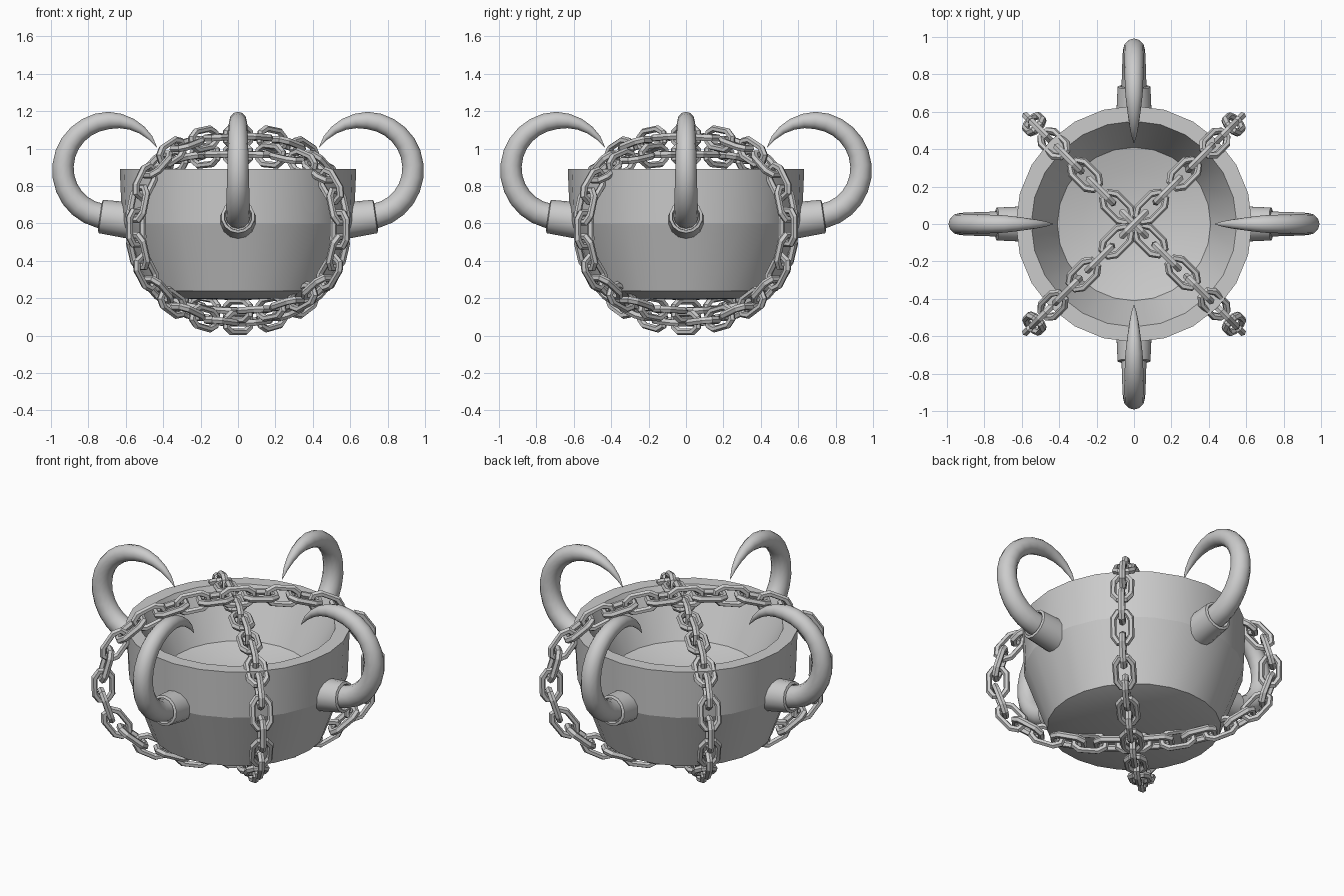
import bpy
import bmesh
from math import sin, cos, pi, radians
from mathutils import Vector, Matrix

cube = bpy.data.objects.get("Cube")
if cube:
    bpy.data.objects.remove(cube, do_unlink=True)

GREY = (0.6, 0.6, 0.6, 1.0)
metal = bpy.data.materials.new("plain_grey")
metal.use_nodes = True
metal.diffuse_color = GREY
metal.node_tree.nodes["Principled BSDF"].inputs["Base Color"].default_value = GREY


def finish(name, bm, angle):
    """Turn a bmesh into a shaded object."""
    bmesh.ops.recalc_face_normals(bm, faces=bm.faces)
    mesh = bpy.data.meshes.new(name)
    bm.to_mesh(mesh)
    bm.free()
    obj = bpy.data.objects.new(name, mesh)
    bpy.context.collection.objects.link(obj)
    mesh.materials.append(metal)
    bpy.ops.object.select_all(action='DESELECT')
    obj.select_set(True)
    bpy.context.view_layer.objects.active = obj
    bpy.ops.object.shade_smooth_by_angle(angle=radians(angle))


def bridge(bm, rings, closed=False):
    """Skin a list of vertex rings with quads."""
    pairs = list(zip(rings, rings[1:]))
    if closed:
        pairs.append((rings[-1], rings[0]))
    for a, b in pairs:
        for i in range(len(a)):
            j = (i + 1) % len(a)
            bm.faces.new((a[i], a[j], b[j], b[i]))


def lathe(name, profile, sides, angle, matrix=Matrix()):
    bm = bmesh.new()
    rings = [[bm.verts.new((r * cos(2 * pi * i / sides), r * sin(2 * pi * i / sides), z))
              for i in range(sides)] for r, z in profile]
    bridge(bm, rings)
    # Merge the degenerate rings on the axis
    bmesh.ops.remove_doubles(bm, verts=bm.verts, dist=0.0001)
    bmesh.ops.transform(bm, matrix=matrix, verts=bm.verts)
    finish(name, bm, angle)


# Thick bowl with a dished floor and a rounded underside
lathe("bowl", [(0, 0.19), (0.36, 0.2), (0.49, 0.24), (0.62, 0.6), (0.632, 0.89),
               (0.55, 0.89), (0.41, 0.6), (0.28, 0.565), (0.14, 0.545), (0, 0.538)], 24, 16.5)


# Four curled horns, each in a socket collar
def horn(name, turn):
    bm = bmesh.new()
    rings, steps, sides = [], 18, 12
    for k in range(steps + 1):
        t = k / steps
        a = radians(-88 + 241 * t)
        radius = 0.068 - 0.02 * t / 0.7 if t < 0.7 else 0.048 * ((1 - t) / 0.3) ** 0.8 + 0.001
        out = Vector((cos(a), 0, sin(a)))
        centre = Vector((0.672, 0, 0.885)) + out * (0.25 + 0.015 * sin(pi * t) + 0.018 * t ** 4)
        rings.append([bm.verts.new(centre + radius * (out * cos(u) + Vector((0, 1, 0)) * sin(u)))
                      for u in (2 * pi * i / sides for i in range(sides))])
    bridge(bm, rings)
    bm.faces.new(rings[0])
    bm.faces.new(rings[-1])
    bmesh.ops.transform(bm, matrix=turn, verts=bm.verts)
    finish(name, bm, 50)


for k, side in enumerate(("left", "back", "right", "front")):
    turn = Matrix.Rotation(k * pi / 2, 4, 'Z')
    horn(side + "_horn", turn)
    place = turn @ Matrix.Translation((0.56, 0, 0.613)) @ Matrix.Rotation(radians(82), 4, 'Y')
    lathe(side + "_horn_socket", [(0, 0), (0.098, 0), (0.09, 0.175), (0.075, 0.18),
                                  (0.07, 0.15), (0, 0.15)], 14, 30, place)


# Chains: eight-sided links spaced evenly along a rounded loop
def add_link(bm, centre, along, across, normal):
    outline = [(0.088, 0.025), (0.05, 0.05), (-0.05, 0.05), (-0.088, 0.025)]
    outline += [(-x, -y) for x, y in outline]
    rings = []
    for x, y in outline:
        out = (along * x * 0.6 + across * y).normalized()
        rings.append([bm.verts.new(centre + along * x + across * y
                                   + 0.02 * (out * cos(u) + normal * sin(u)))
                      for u in (pi / 3 * i for i in range(6))])
    bridge(bm, rings, closed=True)


def chain(name, yaw, half_width, low, high, top_power, base_power, links):
    mid, half = (low + high) / 2, (high - low) / 2

    def point(a):
        c, s = cos(a), sin(a)
        power = 2 / (top_power if s > 0 else base_power)
        rise = abs(s) ** power * (1 if s > 0 else -1)
        run = abs(c) ** power * (1 if c > 0 else -1)
        return Vector((half_width * run, 0, mid + half * rise))

    # Equal arc-length samples, beginning at the top
    path = [point(pi / 2 + 2 * pi * i / 2000) for i in range(2001)]
    lengths = [0]
    for p, q in zip(path, path[1:]):
        lengths.append(lengths[-1] + (q - p).length)
    spots, i = [], 0
    for k in range(links):
        while lengths[i] < lengths[-1] * k / links:
            i += 1
        spots.append(path[i])

    bm = bmesh.new()
    side = Vector((0, 1, 0))
    for k, spot in enumerate(spots):
        along = (spots[(k + 1) % links] - spots[k - 1]).normalized()
        flat = along.cross(side)
        across, normal = (flat, side) if k % 2 == 0 else (side, flat)
        add_link(bm, spot, along, across, normal)
    bmesh.ops.transform(bm, matrix=Matrix.Rotation(yaw, 4, 'Z'), verts=bm.verts)
    finish(name, bm, 20)


chain("outer_chain", pi / 4, 0.77, 0.07, 1.065, 2.4, 2.1, 32)
chain("inner_chain", -pi / 4, 0.77, 0.135, 0.97, 2.8, 2.3, 32)
